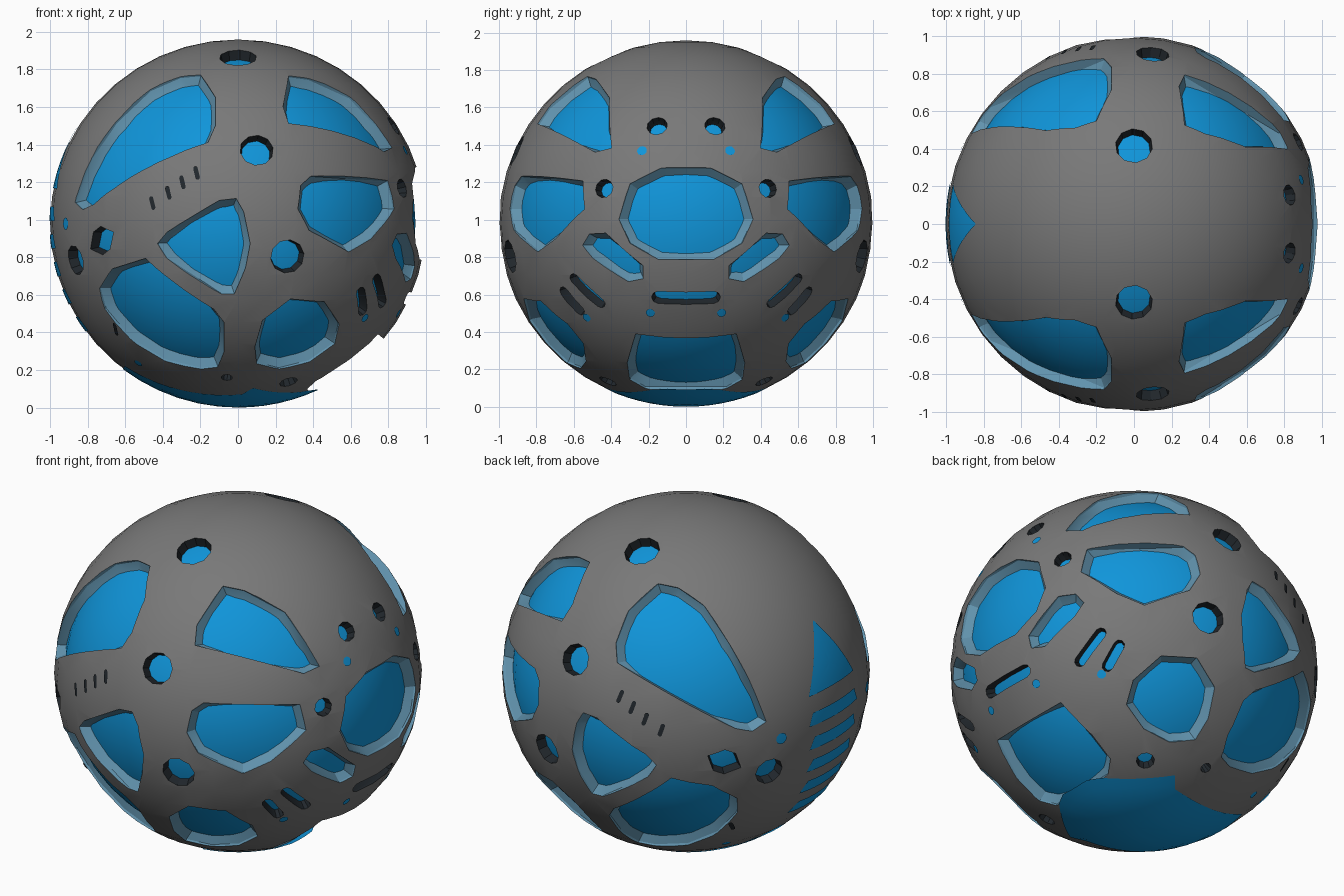
import bpy, bmesh, math
from mathutils import Vector

if "Cube" in bpy.data.objects:
    bpy.data.objects.remove(bpy.data.objects["Cube"])

H = 0.978            # half height of the slightly squashed ball
CORE = 0.945         # radius of the blue core


def material(name, rgb):
    m = bpy.data.materials.new(name)
    m.diffuse_color = (*rgb, 1)
    m.use_nodes = True
    m.node_tree.nodes["Principled BSDF"].inputs["Base Color"].default_value = m.diffuse_color
    return m


GREY = material("shell grey", (0.19, 0.19, 0.19))
RIM = material("rim steel blue", (0.12, 0.29, 0.42))
DARK = material("dark recess", (0.015, 0.02, 0.025))
BLUE = material("core blue", (0.005, 0.30, 0.70))


def finish(bm, name, mats, smooth=True):
    # from unit-ball space to the standing, squashed ball
    for v in bm.verts:
        v.co.z = v.co.z * H + H
    bmesh.ops.recalc_face_normals(bm, faces=bm.faces[:])
    me = bpy.data.meshes.new(name)
    bm.to_mesh(me)
    bm.free()
    ob = bpy.data.objects.new(name, me)
    bpy.context.collection.objects.link(ob)
    for m in mats:
        me.materials.append(m)
    return ob


def smooth(ob, deg=28):
    bpy.ops.object.select_all(action='DESELECT')
    ob.select_set(True)
    bpy.context.view_layer.objects.active = ob
    bpy.ops.object.shade_smooth_by_angle(angle=math.radians(deg))


def on_ball(view, a, b):
    # point seen at (a, b) in a view -> direction on the unit ball
    if view in ("top", "bottom"):
        d = math.sqrt(max(0.0, 1 - a * a - b * b))
        return Vector((a, b, d if view == "top" else -d)).normalized()
    b = (b - H) / H
    d = math.sqrt(max(0.0, 1 - a * a - b * b))
    return {"front": Vector((a, -d, b)), "right": Vector((d, a, b)),
            "left": Vector((-d, a, b))}[view].normalized()


def poly(view, pts):
    return [on_ball(view, *p) for p in pts]


def capsule(view, a, b, r, n=5):
    # rounded slot from a to b; a circle when both ends coincide
    p, q = on_ball(view, *a), on_ball(view, *b)
    mid = (p + q).normalized()
    t = (q - p)
    t = t.normalized() if t.length > 1e-5 else mid.orthogonal().normalized()
    s = mid.cross(t).normalized()
    out = []
    for c, a0 in ((p, 90), (q, -90)):
        for i in range(n):
            w = math.radians(a0 + 180 * (i + (0.5 if a == b else 0)) / (n if a == b else n - 1))
            out.append((c + (t * math.cos(w) + s * math.sin(w)) * r).normalized())
    return out


def circle(view, x, z, r):
    return capsule(view, (x, z), (x, z), r)


def mirror(ring):
    return [Vector((p.x, -p.y, p.z)) for p in ring]


def sym(half):
    return half + [(-a, b) for a, b in reversed(half)]


def centre(ring):
    return sum(ring, Vector()).normalized()


def inset(ring, s):
    c, n, out = centre(ring), len(ring), []
    for i, p in enumerate(ring):
        m = Vector()
        for e in (p - ring[i - 1], ring[(i + 1) % n] - p):
            k = p.cross(e).normalized()
            m += k if k.dot(c - p) > 0 else -k
        d = (m.normalized() + (c - p).normalized()).normalized()
        out.append((p + d * s).normalized())
    return out


def add_cutter(bm, ring, s, mi):
    loops = [[bm.verts.new(p * r) for p in pts] for pts, r in
             ((inset(ring, s), 0.915), (ring, 0.988), (ring, 1.25))]
    n, c = len(ring), centre(ring)
    lo, hi = bm.verts.new(c * 0.86), bm.verts.new(c * 1.35)
    for i in range(n):
        j = (i + 1) % n
        fs = [bm.faces.new((loops[0][i], loops[0][j], lo)),
              bm.faces.new((loops[2][j], loops[2][i], hi))]
        for a, b in zip(loops, loops[1:]):
            fs.append(bm.faces.new((a[i], a[j], b[j], b[i])))
        for f in fs:
            f.material_index = mi


def add_inlay(bm, ring, mi, r=1.003, rings=6):
    # thin painted patch that follows the ball
    pts = []
    for i, p in enumerate(ring):
        q = ring[(i + 1) % len(ring)]
        k = max(1, int((q - p).length / 0.06))
        pts += [p.lerp(q, j / k) for j in range(k)]
    c = centre(ring)
    mid = bm.verts.new(c * r)
    loops = [[bm.verts.new(c.lerp(p, k / rings).normalized() * r) for p in pts]
             for k in range(1, rings + 1)]
    for i in range(len(pts)):
        j = (i + 1) % len(pts)
        fs = [bm.faces.new((mid, loops[0][i], loops[0][j]))]
        for a, b in zip(loops, loops[1:]):
            fs.append(bm.faces.new((a[i], b[i], b[j], a[j])))
        for f in fs:
            f.material_index = mi


# large windows on both sides
windows = [poly("front", p) for p in (
    [(-.2, 1.77), (-.31, 1.76), (-.47, 1.69), (-.65, 1.52), (-.78, 1.33), (-.87, 1.09),
     (-.83, 1.05), (-.77, 1.08), (-.16, 1.41), (-.12, 1.5), (-.12, 1.65)],
    [(.27, 1.765), (.38, 1.75), (.6, 1.65), (.74, 1.5), (.82, 1.38), (.78, 1.36), (.27, 1.51), (.24, 1.6)],
    [(.39, 1.23), (.80, 1.205), (.835, 1.055), (.71, .895), (.59, .825), (.38, .94), (.32, 1.055), (.335, 1.18)],
    [(-.43, .87), (-.38, .93), (-.1, 1.1), (-.01, 1.11), (.03, 1.04), (.065, .87), (.04, .74),
     (-.02, .6), (-.09, .6), (-.38, .79)],
    [(-.495, .79), (-.67, .735), (-.74, .63), (-.71, .52), (-.575, .36), (-.39, .245),
     (-.2, .2), (-.11, .21), (-.075, .29), (-.075, .45), (-.13, .52)],
    [(.28, .575), (.46, .56), (.54, .44), (.515, .335), (.38, .24), (.22, .2), (.1, .23), (.09, .32), (.13, .46)])]
windows.append(poly("right", [(-.52, .92), (-.555, .86), (-.5, .79), (-.31, .665), (-.23, .68),
                              (-.23, .75), (-.43, .925)]))
windows += [mirror(w) for w in windows]
# windows on the centre line
windows.append(poly("right", sym([(.13, 1.275), (.3, 1.19), (.36, 1.0), (.3, .87), (.15, .785)])))
windows.append(poly("right", sym([(.27, .385), (.315, .23), (.3, .14), (.22, .095)])))

# small dark-walled holes and slots
holes = [circle("front", .1, 1.37, .09), circle("front", .265, .8, .093),
         circle("top", 0, -.42, .1), circle("front", -.87, .78, .082),
         circle("right", -.155, 1.5, .056), circle("right", -.44, 1.165, .052),
         circle("front", .27, .13, .05), circle("front", -.06, .155, .03),
         capsule("front", (-.75, .87), (-.71, .9), .07, 3),
         capsule("right", (-.655, .61), (-.57, .51), .03),
         capsule("right", (-.6, .68), (-.46, .55), .03)]
holes += [mirror(h) for h in holes]
holes.append(capsule("right", (-.15, .58), (.15, .58), .036))

# grey shell, cut open
bm = bmesh.new()
bmesh.ops.create_uvsphere(bm, u_segments=40, v_segments=22, radius=1)
shell = finish(bm, "outer_shell", (GREY, RIM, DARK))
bm = bmesh.new()
for w in windows:
    add_cutter(bm, w, 0.055, 1)
for h in holes:
    add_cutter(bm, h, 0.012, 2)
cutter = finish(bm, "window_cutter", (GREY, RIM, DARK))
cutter.hide_render = True
mod = shell.modifiers.new("windows", 'BOOLEAN')
mod.operation, mod.solver, mod.object = 'DIFFERENCE', 'EXACT', cutter
bpy.context.view_layer.objects.active = shell
bpy.ops.object.modifier_apply(modifier=mod.name)
bpy.data.objects.remove(cutter)
smooth(shell)

# blue core
bm = bmesh.new()
bmesh.ops.create_uvsphere(bm, u_segments=48, v_segments=24, radius=CORE)
smooth(finish(bm, "inner_core", (BLUE,)))

# flush markings: dots and slits on both sides
bm = bmesh.new()
dots = [("front", -.915, .975, .034), ("right", -.235, 1.365, .027), ("right", -.19, .5, .025),
        ("right", -.53, .475, .025), ("front", -.53, .235, .025)]
slits = [(-.455, 1.085), (-.37, 1.14), (-.295, 1.195), (-.22, 1.245), (-.65, .415)]
for ring, mi in [(circle(*d), 0) for d in dots] + \
        [(capsule("front", (x - .006, z + .025), (x + .006, z - .025), .012), 1) for x, z in slits]:
    add_inlay(bm, ring, mi, rings=2)
    add_inlay(bm, mirror(ring), mi, rings=2)
# triangle and bars at the back of the ball
add_inlay(bm, poly("left", [(0, 1.51), (.21, 1.16), (-.21, 1.16)]), 0)
for k in range(5):
    z, w = 1.03 - .145 * k, .225 - .012 * k
    add_inlay(bm, poly("left", sym([(w - .03, z + .035), (w, z - .04)])), 0)
# bottom patch
edge = [(.42, .1), (.38, .18), (.08, .44), (.02, .37), (-.3, .3), (-.6, .2)]
add_inlay(bm, poly("bottom", edge + [(a, -b) for a, b in reversed(edge)]), 0)
for f in bm.faces:
    f.smooth = True
marks = finish(bm, "flush_markings", (BLUE, DARK))
# make every patch face outward
bm = bmesh.new()
bm.from_mesh(marks.data)
for f in bm.faces:
    f.normal_update()
    if f.normal.dot(f.calc_center_median() - Vector((0, 0, H))) < 0:
        f.normal_flip()
bm.to_mesh(marks.data)
bm.free()

# stand on the floor
for ob in bpy.data.objects:
    ob.location.z += 0.003
